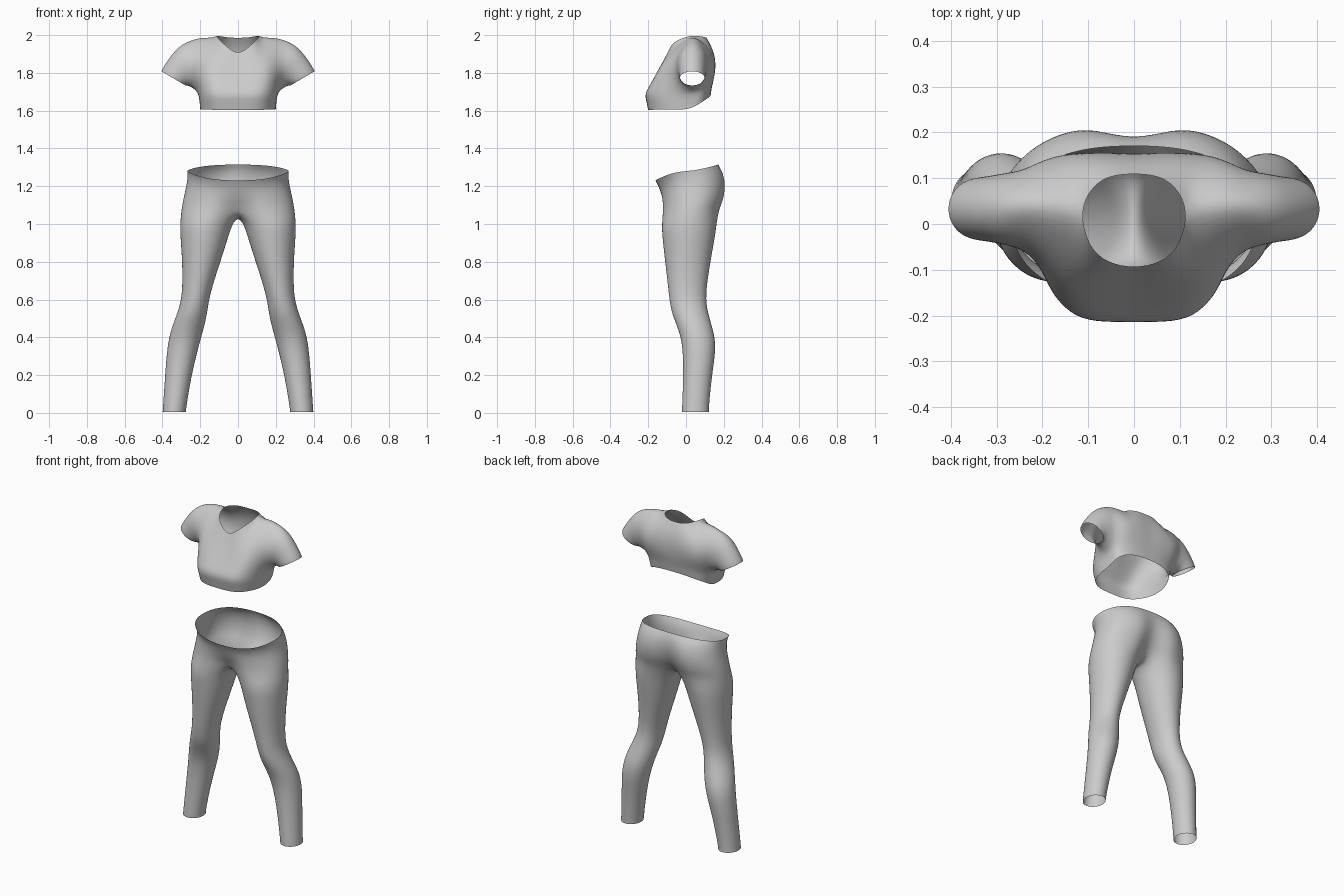
import bpy, bmesh
from math import sin, cos, radians, exp, pi
from mathutils import Vector as V


def bridge(bm, a, b, closed):
    n = len(a)
    for i in range(n if closed else n - 1):
        j = (i + 1) % n
        bm.faces.new((a[i], a[j], b[j], b[i]))


def finish(bm, name):
    bmesh.ops.remove_doubles(bm, verts=bm.verts, dist=0.0005)
    bmesh.ops.recalc_face_normals(bm, faces=bm.faces)
    for f in bm.faces:
        f.smooth = True
    me = bpy.data.meshes.new(name)
    bm.to_mesh(me)
    bm.free()
    ob = bpy.data.objects.new(name, me)
    bpy.context.collection.objects.link(ob)
    m = ob.modifiers.new("mirror", 'MIRROR')
    m.merge_threshold = 0.001
    s = ob.modifiers.new("smooth", 'SUBSURF')
    s.levels = s.render_levels = 2
    return ob


# ---- Trousers: one leg lofted up into half of the hips, then mirrored ----
bm = bmesh.new()
add = lambda pts: [bm.verts.new(p) for p in pts]
N, ARC = 18, 14          # leg ring size, part of it that continues into the hips

# z, inner x, outer x, front y, back y
legs = [(0.005, .275, .40, -.022, .122), (.03, .273, .398, -.022, .122),
        (.2, .245, .387, -.015, .138), (.35, .208, .376, -.018, .163),
        (.44, .182, .357, -.04, .145), (.52, .163, .325, -.075, .12),
        (.6, .153, .300, -.09, .105), (.7, .125, .295, -.10, .115),
        (.82, .085, .298, -.115, .135), (.93, .05, .307, -.127, .155),
        (1.0, .028, .309, -.132, .165)]
prev = None
for z, x0, x1, y0, y1 in legs:
    ring = []
    for k in range(N):
        a = radians(-130 + k * 20)
        ring.append(((x0 + x1) / 2 + (x1 - x0) / 2 * cos(a),
                     (y0 + y1) / 2 + (y1 - y0) / 2 * sin(a), z))
    ring = add(ring)
    if prev:
        bridge(bm, prev, ring, True)
    prev = ring


def hip_arc(zf, zs, zb, w, y0, y1, cf, cb):
    """Half hip section; cf and cb sink the centre line at front and back."""
    pts = []
    for j in range(ARC):
        t = -pi / 2 + pi * j / (ARC - 1)
        s, c = sin(t), max(cos(t), 0)
        x = w * c ** .8 if 0 < j < ARC - 1 else 0
        y = (y0 + y1) / 2 + (y1 - y0) / 2 * (1 if s > 0 else -1) * abs(s) ** .9
        dip = exp(-(x / .06) ** 2)
        y += cf * dip if s < 0 else -cb * dip
        z = zs + (zb - zs) * s ** 1.3 if s > 0 else zs + (zf - zs) * (-s) ** 1.7
        pts.append((x, y, z))
    return pts


arc = add(hip_arc(1.08, 1.07, 1.08, .302, -.135, .19, .06, .08))
seam = add([(0, .085, 1.05), (0, .045, 1.038), (0, .0, 1.038), (0, -.04, 1.05)])
bridge(bm, prev, arc + seam, True)
for row in [(1.13, 1.13, 1.13, .292, -.135, .214, .02, .06),
            (1.18, 1.20, 1.21, .275, -.14, .224, 0, .04),
            (1.21, 1.25, 1.28, .268, -.152, .205, 0, .02),
            (1.23, 1.28, 1.315, .270, -.163, .172, 0, 0)]:
    nxt = add(hip_arc(*row))
    bridge(bm, arc, nxt, False)
    arc = nxt
finish(bm, "trousers")

# ---- Cropped top: columns from hem to neckline / shoulder, plus a sleeve ----
bm = bmesh.new()
# each column: x/y/z at hem, underarm level, mid chest, top edge
front = [((0, -.20, 1.603), (0, -.218, 1.69), (0, -.15, 1.80), (0, -.097, 1.893)),
         ((.07, -.20, 1.603), (.07, -.22, 1.69), (.06, -.15, 1.81), (.06, -.085, 1.94)),
         ((.13, -.185, 1.605), (.13, -.21, 1.69), (.115, -.14, 1.83), (.10, -.05, 1.975)),
         ((.17, -.14, 1.605), (.175, -.165, 1.69), (.155, -.115, 1.86), (.12, .03, 2.0)),
         ((.195, -.08, 1.605), (.20, -.11, 1.69), (.20, -.08, 1.87), (.18, .04, 2.003)),
         ((.20, -.03, 1.605), (.21, -.035, 1.70), (.245, -.055, 1.86), (.245, .045, 1.99))]
back = [((0, .13, 1.68), (0, .138, 1.73), (0, .152, 1.87), (0, .11, 1.985)),
        ((.05, .13, 1.68), (.06, .138, 1.73), (.06, .156, 1.87), (.05, .107, 1.987)),
        ((.10, .125, 1.675), (.11, .134, 1.73), (.11, .154, 1.88), (.09, .085, 1.993)),
        ((.15, .115, 1.665), (.155, .122, 1.725), (.16, .147, 1.88), (.12, .03, 2.0)),
        ((.185, .09, 1.65), (.19, .105, 1.72), (.205, .137, 1.88), (.18, .04, 2.003)),
        ((.198, .06, 1.63), (.21, .075, 1.71), (.25, .118, 1.86), (.245, .045, 1.99))]
STEPS = 5


def column(hem, low, mid, top):
    """Hem, halfway, then a curve through low, mid and top."""
    h, a, b, c = map(V, (hem, low, mid, top))
    pts = [h, (h + a) / 2]
    for i in range(STEPS + 1):
        t = i / STEPS
        pts.append(a * (1 - t) * (1 - 2 * t) + b * 4 * t * (1 - t) + c * t * (2 * t - 1))
    return add(pts)


fc = [column(*c) for c in front]
bc = [column(*c) for c in back]
side = add([(.20, .02, 1.61), (.202, .02, 1.65), (.212, .02, 1.695)])
for cols in (fc, bc):
    for a, b in zip(cols, cols[1:]):
        bridge(bm, a, b, False)
bridge(bm, fc[-1][:3], side, False)
bridge(bm, side, bc[-1][:3], False)

# sleeve rings start under the arm and run front, top, back
ring = [side[2]] + fc[-1][2:] + bc[-1][2:-1][::-1]
n = len(ring)
# inner/lower end (x, z), outer/upper end (x, z), y centre, y half width
for lo, hi, cy, hy in [((.238, 1.715), (.31, 1.95), .033, .083),
                       ((.258, 1.728), (.365, 1.885), .033, .075),
                       ((.268, 1.732), (.402, 1.825), .033, .072),
                       ((.275, 1.732), (.408, 1.81), .033, .069)]:
    nxt = []
    for i in range(n):
        a = 2 * pi * i / n
        k = (1 - cos(a)) / 2
        nxt.append((lo[0] + (hi[0] - lo[0]) * k, cy - hy * sin(a),
                    lo[1] + (hi[1] - lo[1]) * k))
    nxt = add(nxt)
    # front and back columns share the shoulder vertex, so rings match one to one
    bridge(bm, ring, nxt, True)
    ring = nxt
finish(bm, "cropped_top")
